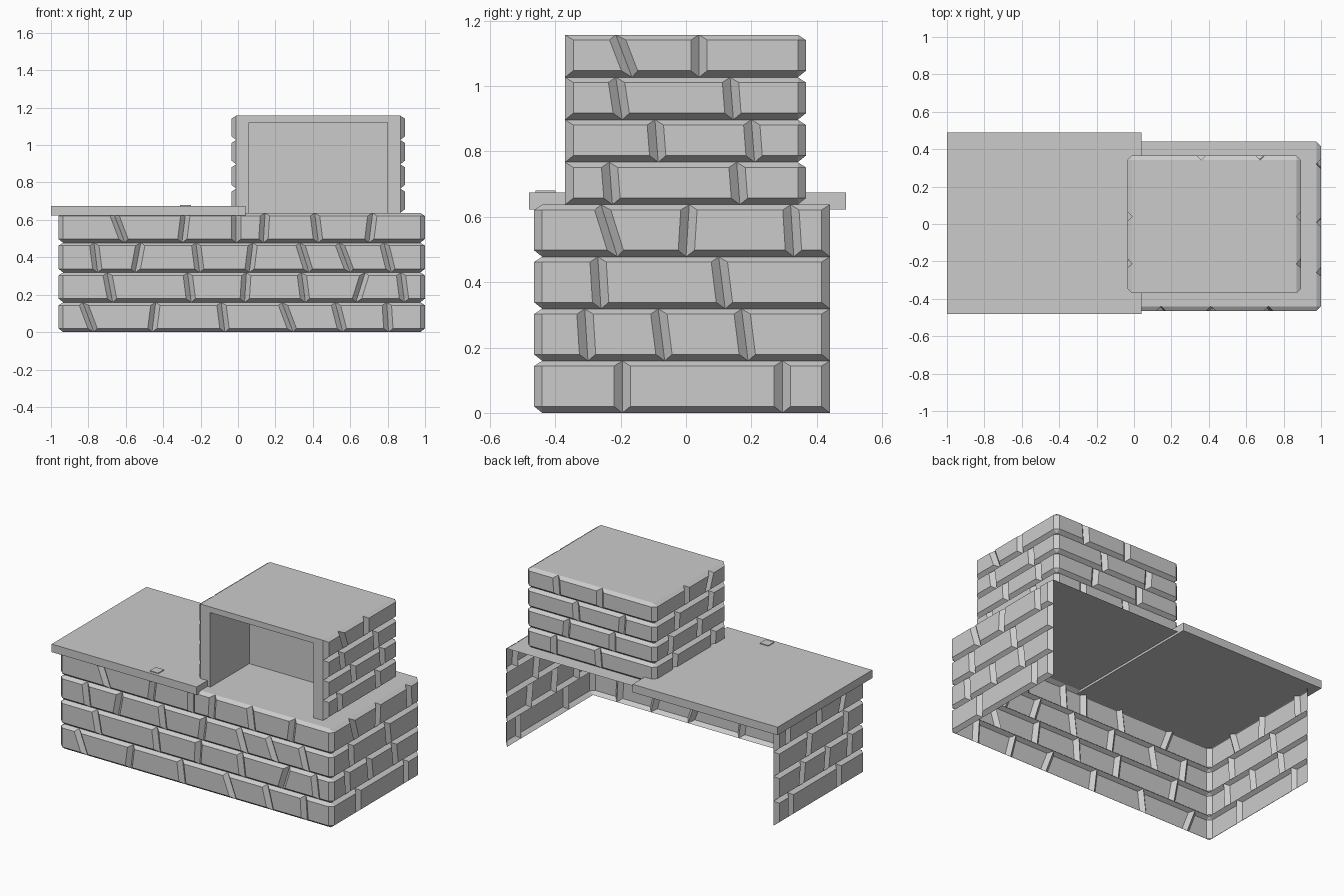
import bpy
import bmesh
from mathutils import Vector

cube = bpy.data.objects.get("Cube")
if cube:
    bpy.data.objects.remove(cube, do_unlink=True)

stone = bpy.data.materials.new("grey_stone")
stone.use_nodes = True
GREY = (0.6, 0.6, 0.6, 1)
stone.diffuse_color = GREY
stone.node_tree.nodes["Principled BSDF"].inputs["Base Color"].default_value = GREY

RELIEF = 0.025    # how far each brick stands out
HALF_GAP = 0.025  # half the width of a joint


def add_object(name, bm):
    mesh = bpy.data.meshes.new(name)
    bm.to_mesh(mesh)
    bm.free()
    mesh.materials.append(stone)
    obj = bpy.data.objects.new(name, mesh)
    bpy.context.collection.objects.link(obj)
    return obj


def add_faces(name, verts, faces):
    bm = bmesh.new()
    vs = [bm.verts.new(v) for v in verts]
    for f in faces:
        bm.faces.new([vs[i] for i in f])
    return add_object(name, bm)


def add_box(name, low, high):
    bm = bmesh.new()
    bmesh.ops.create_cube(bm, size=1)
    low, high = Vector(low), Vector(high)
    for v in bm.verts:
        v.co = (low + high) / 2 + v.co * (high - low)
    return add_object(name, bm)


def brick_wall(name, path, z0, z1, sides):
    """Courses of chamfered bricks along an open path; sides[side][course] = (centre, lean)."""
    bm = bmesh.new()
    courses = len(sides[0])
    height = (z1 - z0) / courses
    path = [Vector((x, y, 0)) for x, y in path]
    up = Vector((0, 0, 1))
    for row in range(courses):
        low = z0 + row * height
        levels = (low, low + 0.02, low + height - 0.016, low + height)
        columns = []

        def column(base, lean, along, shift, out):
            points = []
            for k, z in enumerate(levels):
                p = base + lean * ((z - low) / height - 0.5) + up * z
                if k in (1, 2):
                    p = p + along * shift + out
                points.append(p)
            columns.append(points)

        for s, courses_of_side in enumerate(sides):
            a, b = path[s], path[s + 1]
            along = (b - a).normalized()
            out = along.cross(up) * RELIEF
            axis = Vector((abs(along.x), abs(along.y), 0))
            flat, none = Vector(), Vector()
            # The free ends taper back, the corners are chamfered
            if s == 0:
                column(a, none, along, 0, flat)
            column(a, none, along, HALF_GAP if s == 0 else 0, out)
            joints = sorted(courses_of_side[row], key=lambda j: j[0] * along.dot(axis))
            for centre, lean in joints:
                p = a + axis * (centre - a.dot(axis))
                tilt = axis * lean
                column(p, tilt, along, -HALF_GAP, out)
                column(p, tilt, along, 0, flat)
                column(p, tilt, along, HALF_GAP, out)
            last = s == len(sides) - 1
            column(b, none, along, -HALF_GAP if last else 0, out)
            if last:
                column(b, none, along, 0, flat)

        grid = [[bm.verts.new(p) for p in points] for points in columns]
        for left, right in zip(grid, grid[1:]):
            for k in range(3):
                bm.faces.new((left[k], right[k], right[k + 1], left[k + 1]))
    bmesh.ops.remove_doubles(bm, verts=bm.verts, dist=0.0005)
    return add_object(name, bm)


# Base: three walls, open at the back and underneath
BASE_TOP = 0.637
XL, XR, YF, YB = -0.935, 0.975, -0.44, 0.44
front_joints = [
    [(-.8, -.06), (-.45, .02), (-.08, -.02), (.265, -.06), (.54, -.04), (.8, -.01)],
    [(-.685, -.03), (-.26, -.02), (.04, .01), (.35, -.02), (.655, .05), (.88, -.02)],
    [(-.76, -.02), (-.535, .03), (-.215, -.02), (.07, .02), (.355, -.05), (.57, -.06), (.8, -.04)],
    [(-.635, -.06), (-.29, .02), (-.01, 0), (.14, .01), (.42, -.02), (.71, .02)],
]
side_joints = [
    [(-.195, 0), (.295, 0)],
    [(-.305, -.01), (-.075, -.02), (.18, -.02)],
    [(-.265, -.01), (.11, -.02)],
    [(-.235, -.05), (.005, .01), (.325, -.01)],
]
brick_wall("base_brick_walls", [(XL, YB), (XL, YF), (XR, YF), (XR, YB)],
           0, BASE_TOP, [side_joints, front_joints, side_joints])
add_faces("base_top", [(XL, YF, BASE_TOP), (XR, YF, BASE_TOP),
                       (XR, YB, BASE_TOP), (XL, YB, BASE_TOP)], [(0, 1, 2, 3)])

# Counter slab with a small raised chip near its front edge
add_box("counter_slab", (-1, -0.48, 0.623), (0.04, 0.49, 0.675))
add_box("counter_chip", (-0.31, -0.46, 0.67), (-0.25, -0.4, 0.68))

# Oven: brick sides and back
OVEN_TOP = 1.157
OL, OR, OF, OB = -0.01, 0.868, -0.37, 0.342
oven_side = [
    [(-.23, -.01), (.16, -.01)],
    [(-.09, -.01), (.205, -.01)],
    [(-.205, -.02), (.14, -.01)],
    [(-.19, -.05), (.04, 0)],
]
oven_back = [
    [(.69, 0), (.37, .01)],
    [(.6, -.01), (.27, 0)],
    [(.53, .01), (.2, -.01)],
    [(.67, .01), (.36, 0)],
]
brick_wall("oven_brick_walls", [(OR, OF), (OR, OB), (OL, OB), (OL, OF)],
           BASE_TOP, OVEN_TOP, [oven_side, oven_back, oven_side])

# Oven: roof, front frame and fire chamber
def arch(left, right, y, top):
    return [(left, y, BASE_TOP), (left, y, top), (right, y, top), (right, y, BASE_TOP)]


verts = arch(OL, OR, OF, OVEN_TOP) + arch(.06, .8, OF, 1.12) + arch(.06, .8, .03, 1.12)
faces = [(i, i + 1, i + 5, i + 4) for i in range(3)]
faces += [(i + 4, i + 5, i + 9, i + 8) for i in range(3)]
faces.append((8, 9, 10, 11))
add_faces("oven_front_and_chamber", verts, faces)
add_faces("oven_roof", [(OL, OF, OVEN_TOP), (OR, OF, OVEN_TOP),
                        (OR, OB, OVEN_TOP), (OL, OB, OVEN_TOP)], [(0, 1, 2, 3)])
